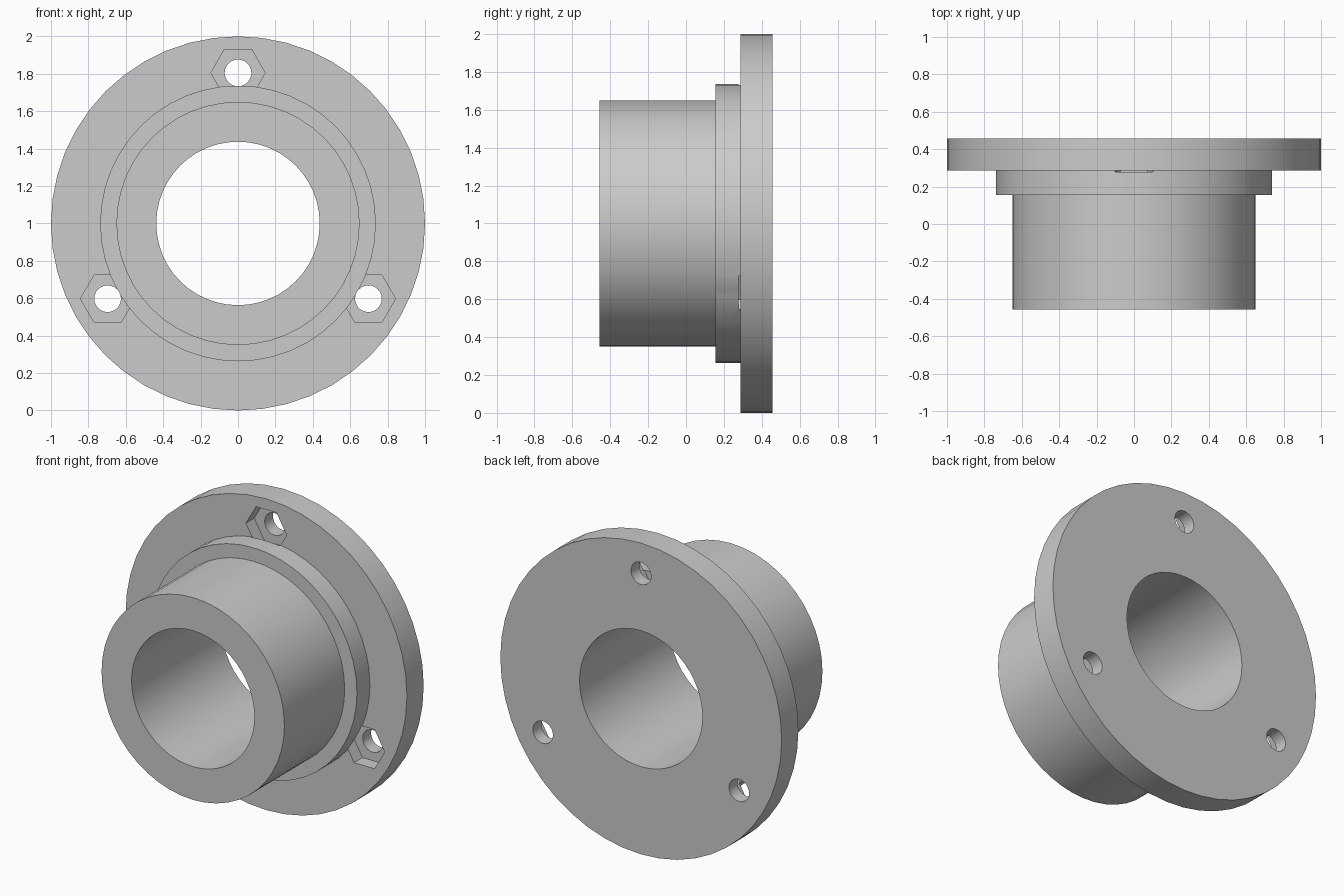
import bpy
import math
from mathutils import Matrix, Vector

cube = bpy.data.objects.get("Cube")
if cube:
    bpy.data.objects.remove(cube, do_unlink=True)

# Single grey material
grey = bpy.data.materials.new("plain grey")
grey.use_nodes = True
colour = (0.6, 0.6, 0.6, 1)
grey.diffuse_color = colour
grey.node_tree.nodes["Principled BSDF"].inputs["Base Color"].default_value = colour

# Sizes along the axis and radii
FRONT, SHOULDER, FLANGE, BACK = -0.457, 0.155, 0.287, 0.457
POCKET_TOP, POCKET_FLOOR = 0.277, 0.372
BOLT_CIRCLE = 0.805


def ring(y, radius, sides):
    """Points of a circle around the model axis."""
    return [(radius * math.cos(2 * math.pi * i / sides), y,
             1 + radius * math.sin(2 * math.pi * i / sides)) for i in range(sides)]


def lathe(name, profile, sides):
    """Closed ring-shaped solid from (y, radius) profile points."""
    verts = [p for y, r in profile for p in ring(y, r, sides)]
    n = len(profile)
    faces = []
    for k in range(n):
        a, b = k * sides, (k + 1) % n * sides
        for i in range(sides):
            j = (i + 1) % sides
            faces.append((a + i, a + j, b + j, b + i))
    mesh = bpy.data.meshes.new(name)
    mesh.from_pydata(verts, [], faces)
    mesh.materials.append(grey)
    obj = bpy.data.objects.new(name, mesh)
    bpy.context.collection.objects.link(obj)
    return obj


def prism(name, x, z, radius, sides, y0, y1):
    """Cutter prism running along y, with a corner pointing to +x."""
    ends = [[(px + x, py, pz - 1 + z) for px, py, pz in ring(y, radius, sides)] for y in (y0, y1)]
    faces = [tuple(range(sides)), tuple(reversed(range(sides, 2 * sides)))]
    for i in range(sides):
        j = (i + 1) % sides
        faces.append((i, i + sides, j + sides, j))
    mesh = bpy.data.meshes.new(name)
    mesh.from_pydata(ends[0] + ends[1], [], faces)
    mesh.materials.append(grey)
    obj = bpy.data.objects.new(name, mesh)
    bpy.context.collection.objects.link(obj)
    return obj


def fix_normals(obj):
    bpy.ops.object.select_all(action="DESELECT")
    obj.select_set(True)
    bpy.context.view_layer.objects.active = obj
    bpy.ops.object.mode_set(mode="EDIT")
    bpy.ops.mesh.select_all(action="SELECT")
    bpy.ops.mesh.normals_make_consistent(inside=False)
    bpy.ops.object.mode_set(mode="OBJECT")


# Stepped hub and flange turned as one solid
bore = 0.437
hub = lathe("flanged_hub", [
    (FRONT, bore), (FRONT, 0.65), (SHOULDER, 0.65), (SHOULDER, 0.737),
    (FLANGE, 0.737), (FLANGE, 1.0), (BACK, 1.0), (BACK, bore)], 48)
fix_normals(hub)

# Three bolt holes with hexagonal nut pockets
cutters = []
for angle in (90, 210, 330):
    a = math.radians(angle)
    x, z = BOLT_CIRCLE * math.cos(a), 1 + BOLT_CIRCLE * math.sin(a)
    cutters.append(prism("bolt_hole_cutter", x, z, 0.0715, 24, FRONT - 0.1, BACK + 0.1))
    cutters.append(prism("nut_pocket_cutter", x, z, 0.145, 6, POCKET_TOP, POCKET_FLOOR))

for cutter in cutters:
    fix_normals(cutter)
    cutter.hide_render = True
    mod = hub.modifiers.new("cut", "BOOLEAN")
    mod.operation = "DIFFERENCE"
    mod.solver = "EXACT"
    mod.object = cutter
    bpy.ops.object.select_all(action="DESELECT")
    hub.select_set(True)
    bpy.context.view_layer.objects.active = hub
    bpy.ops.object.modifier_apply(modifier=mod.name)
    bpy.data.objects.remove(cutter, do_unlink=True)

# Smooth walls with crisp edges
bpy.ops.object.shade_smooth_by_angle(angle=math.radians(30))
